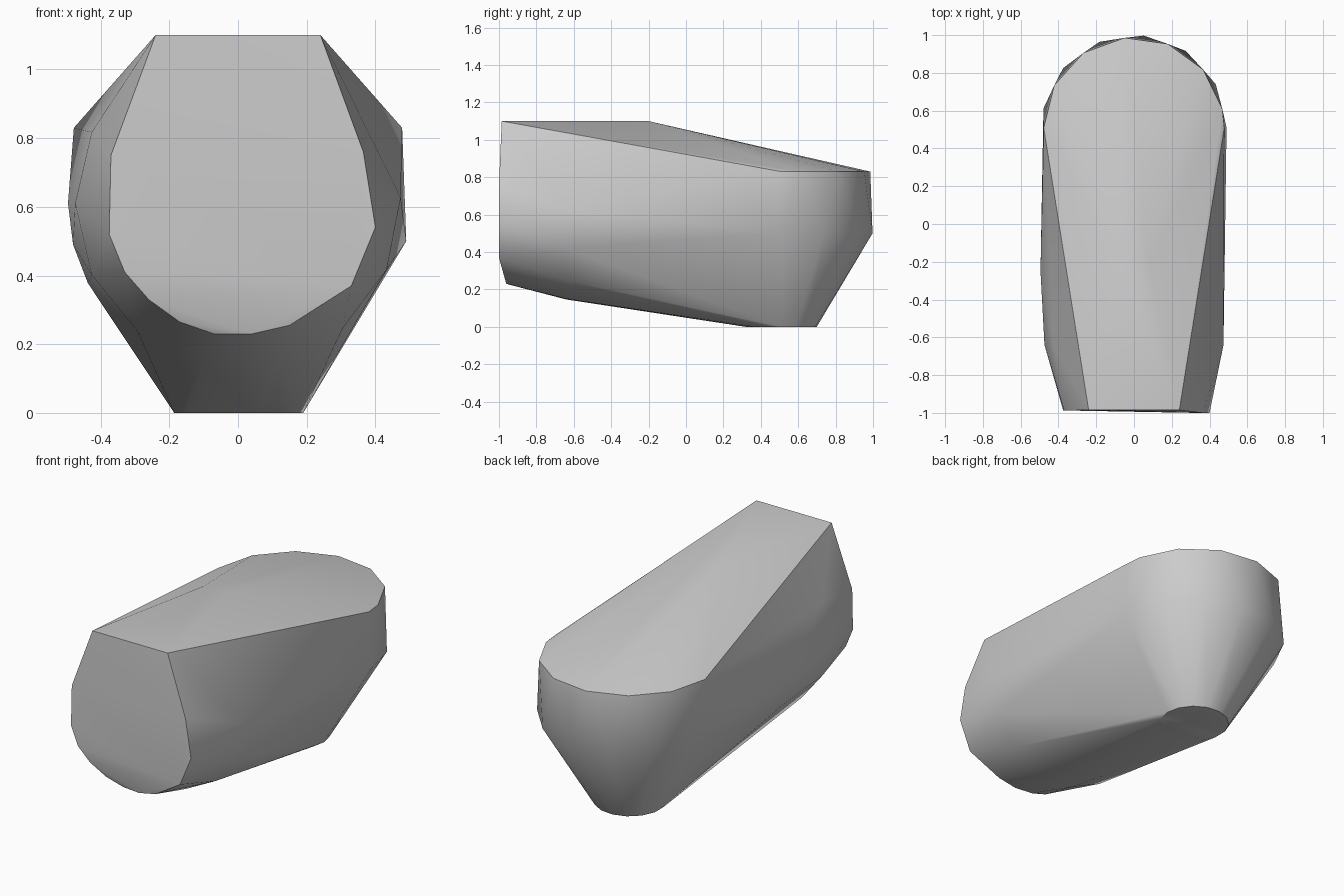
import bpy
import bmesh
from math import cos, sin, radians
from mathutils import Vector

cube = bpy.data.objects.get("Cube")
if cube:
    bpy.data.objects.remove(cube, do_unlink=True)


def level_ring(center_y, z, radius, angles):
    return [Vector((radius * cos(radians(a)), center_y + radius * sin(radians(a)), z))
            for a in angles]


def upright_ring(y, center_z, radius, angles):
    return [Vector((radius * cos(radians(a)), y, center_z + radius * sin(radians(a))))
            for a in angles]


# Front face outline, with its lower edge leaning back
outline = [(-.37, .75), (-.375, .52), (-.33, .41), (-.26, .33), (-.17, .265), (-.07, .23),
           (.04, .23), (.15, .255), (.33, .37), (.4, .54), (.365, .76)]
points = [Vector((x, -1 + .013 * (x < 0) + max(0, .37 - z) * .28, z)) for x, z in outline]

# Flat top
for side in (-1, 1):
    points += [Vector((side * .24, -.985, 1.1)), Vector((side * .08, -.2, 1.1))]

# Rounded belly behind the front face
points += upright_ring(-.64, .61, .474, range(154, 388, 26))
points += upright_ring(-.25, .61, .495, (180, 194, 208))

# Rounded back: upper rim, middle rim and small base
points += level_ring(.51, .83, .478, (0, 12, 40, 68, 96, 124, 152, 180))
points += level_ring(.51, .5, .49, range(0, 180, 28))
points += level_ring(.51, 0, .19, range(0, 360, 24))

# Wrap one convex skin around all the sections
bm = bmesh.new()
for p in points:
    bm.verts.new(p)
hull = bmesh.ops.convex_hull(bm, input=bm.verts)
inside = [v for v in set(hull["geom_interior"] + hull["geom_unused"])
          if isinstance(v, bmesh.types.BMVert)]
bmesh.ops.delete(bm, geom=inside, context='VERTS')
bmesh.ops.recalc_face_normals(bm, faces=bm.faces)
mesh = bpy.data.meshes.new("body")
bm.to_mesh(mesh)
bm.free()

body = bpy.data.objects.new("body", mesh)
bpy.context.collection.objects.link(body)

# Plain grey material
grey = bpy.data.materials.new("light grey")
grey.use_nodes = True
color = (.6, .6, .6, 1)
grey.diffuse_color = color
grey.node_tree.nodes["Principled BSDF"].inputs["Base Color"].default_value = color
mesh.materials.append(grey)

bpy.ops.object.select_all(action='DESELECT')
body.select_set(True)
bpy.context.view_layer.objects.active = body
bpy.ops.object.shade_smooth_by_angle(angle=radians(30))
